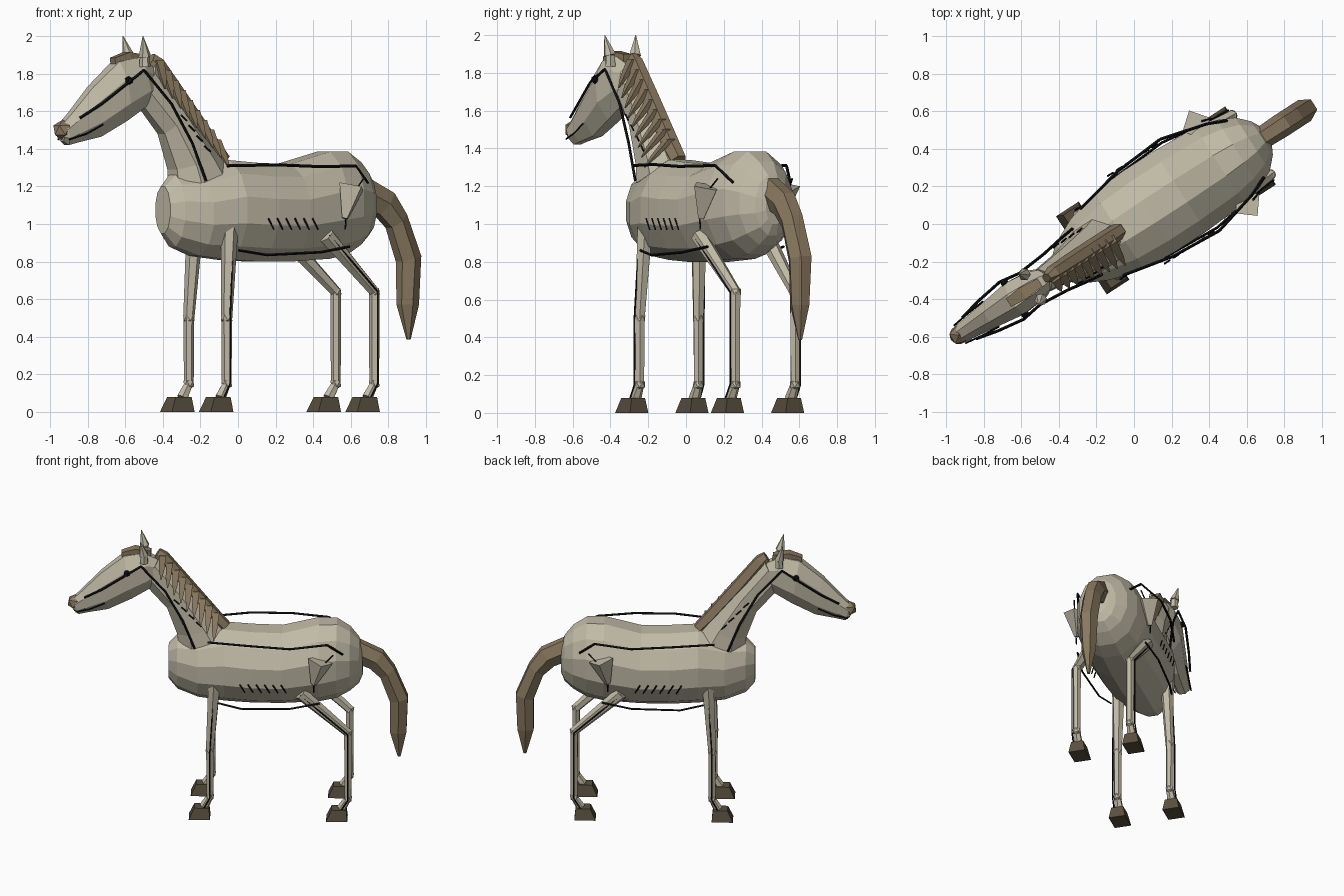
import bpy, bmesh, math
from mathutils import Vector, Matrix

if "Cube" in bpy.data.objects:
    bpy.data.objects.remove(bpy.data.objects["Cube"])

# The animal is built along local x (nose at -x) and then turned on the spot
TURN = Matrix.Translation((-0.006, 0.011, 0)) @ Matrix.Rotation(math.radians(33), 4, 'Z')


def material(name, rgb):
    m = bpy.data.materials.new(name)
    m.diffuse_color = (*rgb, 1)
    m.use_nodes = True
    m.node_tree.nodes["Principled BSDF"].inputs["Base Color"].default_value = m.diffuse_color
    return m


COAT = material("pale coat", (0.53, 0.49, 0.38))
HAIR = material("brown hair", (0.25, 0.19, 0.115))
HOOF = material("dark hoof", (0.10, 0.078, 0.05))
INK = material("black line", (0.006, 0.006, 0.006))


def finish(name, bm, mat):
    bmesh.ops.recalc_face_normals(bm, faces=bm.faces)
    mesh = bpy.data.meshes.new(name)
    bm.to_mesh(mesh)
    bm.free()
    mesh.materials.append(mat)
    ob = bpy.data.objects.new(name, mesh)
    bpy.context.collection.objects.link(ob)
    ob.matrix_world = TURN
    return ob


def add_loft(bm, rings):
    loops = [[bm.verts.new(p) for p in ring] for ring in rings]
    n = len(loops[0])
    for a, b in zip(loops, loops[1:]):
        for i in range(n):
            j = (i + 1) % n
            bm.faces.new((a[i], a[j], b[j], b[i]))
    bm.faces.new(loops[0])
    bm.faces.new(loops[-1])


def section(top, bottom, w, n, v=0.0):
    """Oval ring between a top and a bottom (x, z) point, w = half width."""
    t, b = Vector((top[0], v, top[1])), Vector((bottom[0], v, bottom[1]))
    mid, half = (t + b) / 2, (t - b) / 2
    ring = []
    for i in range(n):
        a = 2 * math.pi * (i + 0.5) / n
        k = 1 / math.cos(math.pi / n)
        ring.append(mid + half * math.cos(a) * k + Vector((0, w * math.sin(a), 0)))
    return ring


def loft(name, sections, n, mat):
    bm = bmesh.new()
    add_loft(bm, [section(t, b, w, n) for t, b, w in sections])
    return finish(name, bm, mat)


def add_rod(bm, a, b, r1, r2, n=6):
    a, b = Vector(a), Vector(b)
    d = b - a
    m = Matrix.Translation((a + b) / 2) @ d.to_track_quat('Z', 'Y').to_matrix().to_4x4()
    bmesh.ops.create_cone(bm, cap_ends=True, segments=n, radius1=r1, radius2=r2,
                          depth=d.length, matrix=m)


def add_ball(bm, c, r):
    bmesh.ops.create_icosphere(bm, subdivisions=1, radius=r, matrix=Matrix.Translation(c))


def lines(name, paths, r=0.007):
    bm = bmesh.new()
    for path in paths:
        for a, b in zip(path, path[1:]):
            add_rod(bm, a, b, r, r, 4)
    return finish(name, bm, INK)


# Barrel body: x, half width, bottom z, top z
body = [(-.47, .075, .95, 1.20), (-.41, .13, .88, 1.26), (-.27, .20, .83, 1.28),
        (-.09, .25, .81, 1.34), (.10, .265, .80, 1.325), (.30, .265, .80, 1.32),
        (.55, .25, .815, 1.385), (.67, .22, .84, 1.385), (.76, .175, .89, 1.33),
        (.82, .11, .94, 1.26), (.845, .06, 1.0, 1.2)]
loft("body", [((x, t), (x, b), w) for x, w, b, t in body], 12, COAT)

# Neck
loft("neck", [((-.08, 1.30), (-.40, 1.18), .14), ((-.14, 1.37), (-.41, 1.29), .125),
              ((-.34, 1.63), (-.48, 1.48), .095), ((-.53, 1.86), (-.64, 1.66), .07)], 8, COAT)

# Head, from the back of the skull to the lips
loft("head", [((-.53, 1.83), (-.53, 1.69), .05), ((-.64, 1.885), (-.58, 1.635), .09),
              ((-.77, 1.865), (-.72, 1.55), .105), ((-.93, 1.73), (-.88, 1.465), .08),
              ((-1.06, 1.59), (-1.02, 1.435), .06), ((-1.11, 1.54), (-1.08, 1.42), .055),
              ((-1.135, 1.52), (-1.11, 1.44), .04)], 8, COAT)

# Muzzle tip
bm = bmesh.new()
add_ball(bm, (-1.105, 0, 1.50), 0.056)
finish("muzzle", bm, HAIR)

# Forelock
loft("forelock", [((-.59, 1.90), (-.59, 1.85), .035), ((-.70, 1.915), (-.69, 1.86), .05),
                  ((-.79, 1.885), (-.785, 1.83), .035)], 4, HAIR)

# Mane ridge
loft("mane_ridge", [((-.06, 1.36), (-.13, 1.31), .045), ((-.14, 1.455), (-.21, 1.38), .05),
                    ((-.33, 1.69), (-.40, 1.60), .05), ((-.48, 1.875), (-.55, 1.80), .045),
                    ((-.53, 1.905), (-.57, 1.84), .025)], 6, HAIR)

# Mane locks hanging down the right side
bm = bmesh.new()
for i in range(9):
    f = i / 8
    x, z = -.15 - .36 * f, 1.45 + .42 * f
    root = Vector((x, -.02, z))
    tip = Vector((x - .01, -.17 + .07 * f, z - .15))
    ring = lambda c, w, t: [c + Vector((dx * w, t * dy, 0)) for dx, dy in
                            ((-1, -1), (1, -1), (1, 1), (-1, 1))]
    add_loft(bm, [ring(root, .024, .02), ring(root.lerp(tip, .6), .017, .014), ring(tip, .003, .003)])
finish("mane_locks", bm, HAIR)

# Tail
loft("tail", [((.81, 1.25), (.79, 1.09), .06), ((.98, 1.165), (.89, 1.05), .065),
              ((1.06, 1.05), (.965, .98), .065), ((1.15, .83), (1.03, .80), .065),
              ((1.14, .57), (1.03, .57), .05), ((1.10, .385), (1.08, .385), .01)], 6, HAIR)

for s, side in ((-1, "right"), (1, "left")):
    # Ear, a flattened spike
    bm = bmesh.new()
    bmesh.ops.create_cone(bm, cap_ends=True, segments=6, radius1=.03, radius2=.026, depth=.06,
                          matrix=Matrix.Translation((-.635, s * .078, 1.865)))
    add_rod(bm, (-.637, s * .08, 1.893), (-.66, s * .098, 2.0), .034, .002)
    finish("ear_" + side, bm, COAT)

    # Eye
    bm = bmesh.new()
    add_ball(bm, (-.75, s * .10, 1.765), .024)
    finish("eye_" + side, bm, INK)

    # Flank tuft, a tapered wedge on the hip
    bm = bmesh.new()
    add_rod(bm, (.52, s * .255, 1.03), (.565, s * .25, 1.20), .02, .085, 4)
    finish("hip_wedge_" + side, bm, COAT)

    # Legs: joints from hip to pastern, then the hoof
    legs = {"front": [(-.155, .17, 1.0), (-.185, .185, .50), (-.185, .185, .15), (-.225, .187, .075)],
            "rear": [(.43, .21, .94), (.75, .188, .64), (.75, .188, .15), (.705, .19, .075)]}
    for place, pts in legs.items():
        j = [Vector((x, s * v, z)) for x, v, z in pts]
        bm = bmesh.new()
        add_rod(bm, j[0], j[1], .046, .030)
        add_rod(bm, j[1], j[2], .029, .026)
        add_rod(bm, j[2], j[3], .024, .032)
        add_ball(bm, j[1], .034)
        add_ball(bm, j[2], .032)
        finish(f"{place}_leg_{side}", bm, COAT)

        bm = bmesh.new()
        cx = j[3].x - .03
        corners = ((-1, -1), (1, -1), (1, 1), (-1, 1))
        add_loft(bm, [[Vector((cx + a * .072, s * .19 + b * .058, 0)) for a, b in corners],
                      [Vector((cx + .014 + a * .05, s * .19 + b * .042, .08)) for a, b in corners]])
        finish(f"{place}_hoof_{side}", bm, HOOF)

        # Ink line down the outside of the leg
        out = Vector((0, s * .034, 0))
        lines(f"{place}_leg_line_{side}", [[p + out for p in j]], .005)

    def path(*pts):
        return [Vector((x, s * v, z)) for x, v, z in pts]

    # Ink contour lines on the trunk
    lines("back_line_" + side, [path((-.2, .21, 1.31), (.08, .27, 1.315), (.36, .29, 1.305),
                                     (.61, .225, 1.31), (.715, .18, 1.22))], .008)
    lines("belly_line_" + side, [path((-.13, .215, .86), (.03, .25, .835), (.36, .27, .85),
                                      (.56, .24, .88))])
    lines("rib_dashes_" + side, [path((.02 + i * .056, .278, 1.03), (.055 + i * .056, .278, .97))
                                 for i in range(6)], .005)
    lines("flank_dash_" + side, [path((.52, .265, 1.04), (.52, .26, .97)),
                                 path((.60, .25, 1.19), (.65, .235, 1.24))], .005)
    # Ink contour lines on the neck and head
    lines("neck_line_" + side, [path((-.29, .145, 1.23), (-.37, .135, 1.43), (-.49, .115, 1.64),
                                     (-.655, .10, 1.82), (-.77, .118, 1.75), (-.92, .095, 1.64),
                                     (-1.04, .067, 1.565))], .008)
    lines("mouth_line_" + side, [path((-1.10, .056, 1.45), (-1.0, .07, 1.48), (-.90, .08, 1.53))], .005)
    lines("neck_dashes_" + side, [path((-.43 + i * .05, .115, 1.58 - i * .055),
                                       (-.395 + i * .05, .12, 1.55 - i * .055))
                                  for i in range(4)], .005)
